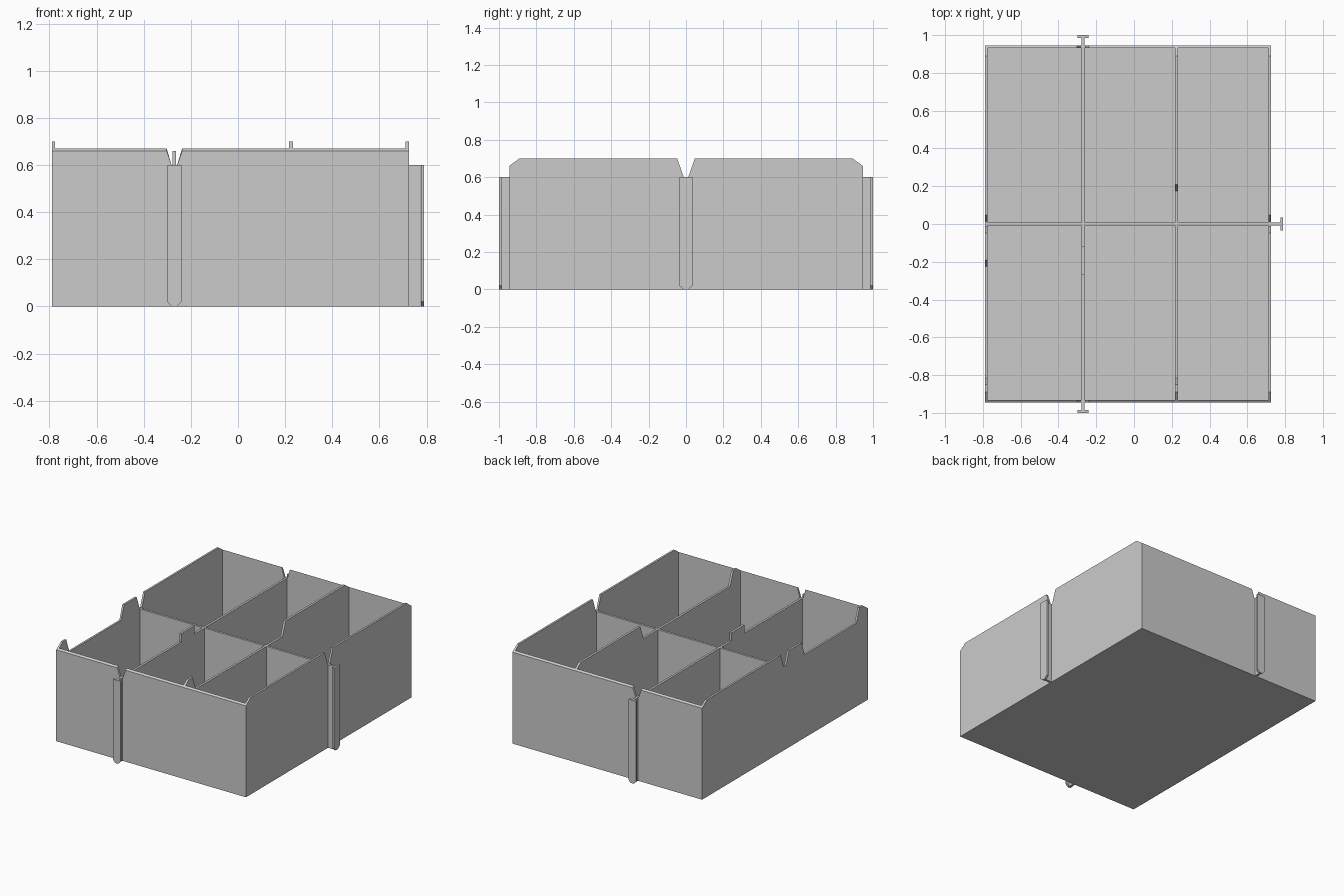
import bpy
import bmesh

old = bpy.data.objects.get("Cube")
if old:
    bpy.data.objects.remove(old, do_unlink=True)

grey = bpy.data.materials.new("light grey")
grey.use_nodes = True
colour = (0.6, 0.6, 0.6, 1)
grey.diffuse_color = colour
grey.node_tree.nodes["Principled BSDF"].inputs["Base Color"].default_value = colour

# Main dimensions
LEFT, RIGHT, DEPTH = -0.79, 0.725, 0.945
WALL, FLOOR, HALF = 0.014, 0.014, 0.008
RIM, EDGE, LOW = 0.70, 0.66, 0.60
SLOT, INSERT = -0.27, 0.225
SLOPE = 0.035                      # run of the steep ramps from rim to low level
IN = DEPTH - WALL


def plate(name, axis, lo, hi, profile, inner_rise=None):
    """Extrude a (u, z) profile along x or y between lo and hi."""
    bm = bmesh.new()

    def place(u, z, t):
        return bm.verts.new((t, u, z) if axis == "x" else (u, t, z))

    near = [place(u, z, lo) for u, z in profile]
    far = [place(u, z, hi) for u, z in profile]
    bm.faces.new(near)
    bm.faces.new(far[::-1])
    for i in range(len(profile)):
        j = (i + 1) % len(profile)
        bm.faces.new((near[i], far[i], far[j], near[j]))
    if inner_rise:                 # sloped rim, higher on the inside
        for v in near + far:
            if v.co.z > EDGE - 0.001 and abs(v.co.y) < DEPTH - 0.001:
                v.co.z += inner_rise
    bmesh.ops.recalc_face_normals(bm, faces=bm.faces)
    mesh = bpy.data.meshes.new(name)
    bm.to_mesh(mesh)
    bm.free()
    mesh.materials.append(grey)
    obj = bpy.data.objects.new(name, mesh)
    bpy.context.collection.objects.link(obj)
    return obj


def rect(a, b, z0, z1):
    return [(a, z0), (b, z0), (b, z1), (a, z1)]


def v_notch(centre, top):
    """Points of a V notch, listed from high u to low u."""
    wide = 0.012 + SLOPE * (top - LOW) / (RIM - LOW)
    return [(centre + wide, top), (centre + 0.012, LOW),
            (centre - 0.012, LOW), (centre - wide, top)]


def dip(high, low):
    """Points of a lowered stretch of rim, listed from high u to low u."""
    return [(high + SLOPE, RIM), (high, LOW), (low, LOW), (low - SLOPE, RIM)]


def rim_profile(end, cuts, corner_z):
    return ([(-end, FLOOR), (end, FLOOR), (end, corner_z), (0.89, RIM)]
            + cuts + [(-0.89, RIM), (-end, corner_z)])


# Floor
plate("floor", "x", LEFT, RIGHT, rect(-DEPTH, DEPTH, 0, FLOOR))

# Side walls: both notched, one also lowered near the front
notch = v_notch(0, RIM)
plate("right_side_wall", "x", LEFT, LEFT + WALL,
      rim_profile(DEPTH, notch + dip(-0.225, -0.815), EDGE))
plate("left_side_wall", "x", RIGHT - WALL, RIGHT, rim_profile(DEPTH, notch, EDGE))

# Front and back walls with sloped rims
x0, x1 = LEFT + WALL, RIGHT - WALL
end_profile = [(x0, FLOOR), (x1, FLOOR), (x1, EDGE)] + v_notch(SLOT, EDGE) + [(x0, EDGE)]
plate("front_wall", "y", -DEPTH, -IN, end_profile, 0.01)
plate("back_wall", "y", IN, DEPTH, end_profile, 0.01)

# Lengthwise dividers
plate("slot_divider", "x", SLOT - HALF, SLOT + HALF,
      [(-IN, FLOOR), (IN, FLOOR), (IN, LOW), (-0.12, LOW), (-0.12, EDGE),
       (-0.27, EDGE), (-0.27, LOW), (-IN, LOW)])
plate("insert_divider", "x", INSERT - HALF, INSERT + HALF,
      rim_profile(IN, dip(0.175, -0.815), EDGE + 0.01))

# Cross divider in three pieces between the lengthwise ones
stops = [x0, SLOT - HALF, SLOT + HALF, INSERT - HALF, INSERT + HALF, x1]
for i in range(0, len(stops), 2):
    plate(f"cross_divider_{i // 2 + 1}", "y", -HALF, HALF,
          rect(stops[i], stops[i + 1], FLOOR, LOW))


# T-shaped connector rails on the outside
def connector(name, axis, centre, wall, sign):
    web_end = wall + sign * 0.05
    tip = 1.0 if axis == "y" else 0.79
    other = "x" if axis == "y" else "y"
    plate(name + "_web", other, centre - HALF, centre + HALF,
          rect(wall, web_end, 0, LOW))
    w, n, c = 0.03 if axis == "y" else 0.035, 0.012, 0.02
    plate(name + "_flange", axis, sign * (tip - 0.014), sign * tip,
          [(centre - n, 0), (centre + n, 0), (centre + w, c),
           (centre + w, LOW), (centre - w, LOW), (centre - w, c)])


connector("front_connector", "y", SLOT, -DEPTH, -1)
connector("back_connector", "y", SLOT, DEPTH, 1)
connector("left_connector", "x", 0, RIGHT, 1)
